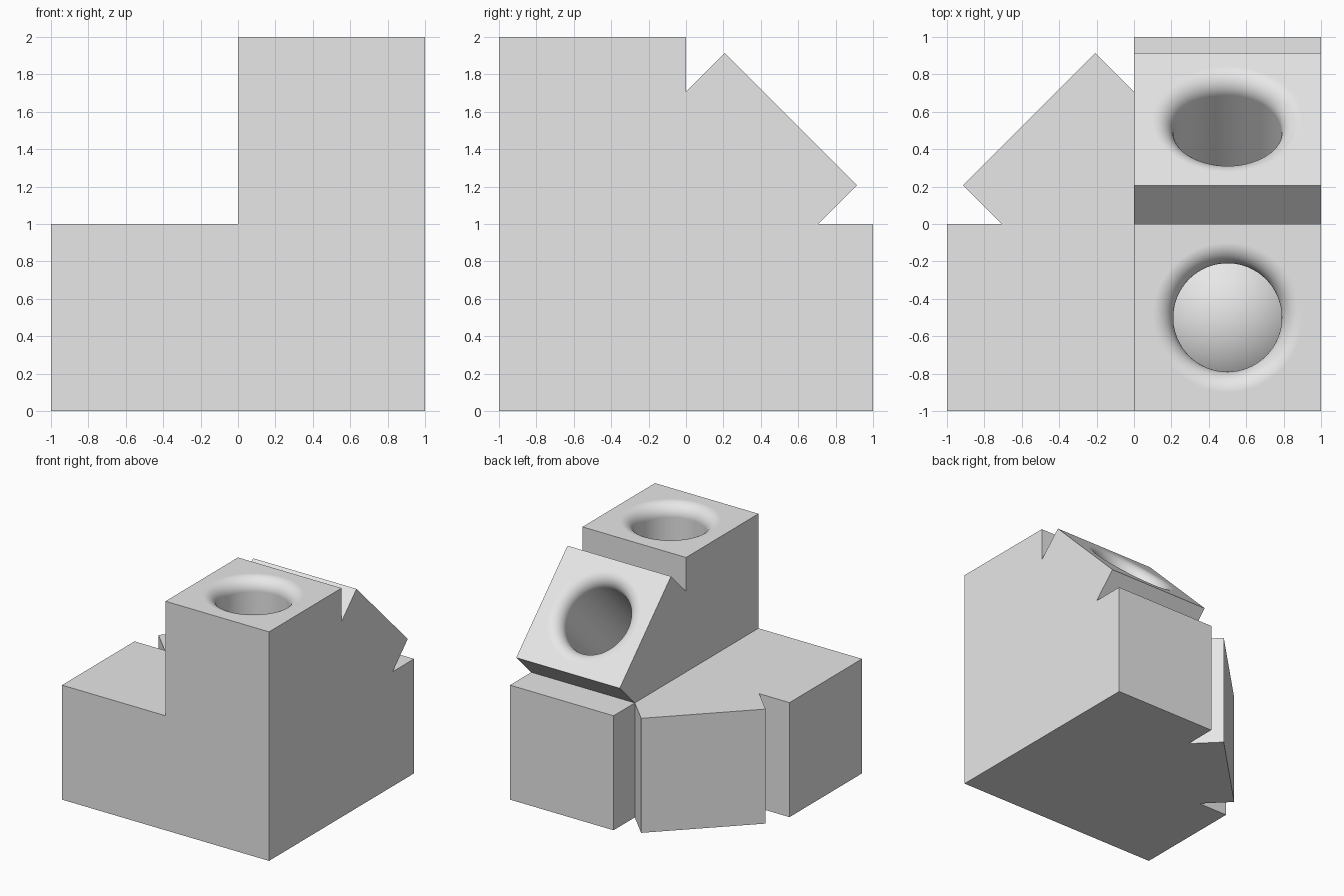
import bpy
import bmesh
from math import cos, sin, pi, sqrt
from mathutils import Vector, Matrix

cube = bpy.data.objects.get("Cube")
if cube:
    bpy.data.objects.remove(cube, do_unlink=True)

CENTRE = Vector((0.5, -0.5, 0.5))   # where all the bores meet
REACH = 1.5                         # centre to each mouth
BORE = 0.29
FILLET = 0.11
H = sqrt(0.5)

grey = bpy.data.materials.new("Plain grey")
grey.use_nodes = True
colour = (0.8, 0.8, 0.8, 1)
grey.diffuse_color = colour
grey.node_tree.nodes["Principled BSDF"].inputs["Base Color"].default_value = colour


def add_object(name, bm):
    bmesh.ops.recalc_face_normals(bm, faces=bm.faces)
    mesh = bpy.data.meshes.new(name)
    bm.to_mesh(mesh)
    bm.free()
    mesh.materials.append(grey)
    obj = bpy.data.objects.new(name, mesh)
    bpy.context.collection.objects.link(obj)
    return obj


def slab(name, outline, place, thickness):
    """Extrude a flat outline into a slab one arm thick."""
    bm = bmesh.new()
    face = bm.faces.new([bm.verts.new(place(u, v)) for u, v in outline])
    new = bmesh.ops.extrude_face_region(bm, geom=[face])["geom"]
    verts = [g for g in new if isinstance(g, bmesh.types.BMVert)]
    bmesh.ops.translate(bm, vec=thickness, verts=verts)
    return add_object(name, bm)


def bore_cutter(direction):
    """Lathed round bore with a rounded, flared mouth."""
    profile = [(0, 0.3), (BORE, 0.3)]
    steps = 12
    for i in range(steps + 1):
        a = pi / 2 * i / steps
        profile.append((BORE + FILLET * (1 - cos(a)), REACH - FILLET * (1 - sin(a))))
    profile += [(BORE + FILLET, REACH + 0.05), (0, REACH + 0.05)]
    bm = bmesh.new()
    verts = [bm.verts.new((r, 0, z)) for r, z in profile]
    edges = [bm.edges.new(pair) for pair in zip(verts, verts[1:])]
    bmesh.ops.spin(bm, geom=verts + edges, cent=(0, 0, 0), axis=(0, 0, 1),
                   angle=2 * pi, steps=64)
    bmesh.ops.remove_doubles(bm, verts=bm.verts, dist=1e-5)
    turn = Vector(direction).to_track_quat("Z", "Y").to_matrix().to_4x4()
    bm.transform(Matrix.Translation(CENTRE) @ turn)
    cutter = add_object("bore_cutter", bm)
    cutter.hide_render = True
    return cutter


def apply_boolean(target, tool, operation):
    bpy.context.view_layer.objects.active = target
    mod = target.modifiers.new("Boolean", "BOOLEAN")
    mod.operation = operation
    mod.solver = "EXACT"
    mod.object = tool
    bpy.ops.object.modifier_apply(modifier=mod.name)
    bpy.data.objects.remove(tool, do_unlink=True)


# Outline with two square arms and a diagonal arm between them
tip, notch = (H + 0.5 * H + 0.5 * H - 0.5, 0), (H, 0)
far, near = 1.5 * H + 0.5 * H - 0.5, 1.5 * H - 0.5 * H - 0.5
outline = [(-1, -1), (1, -1), (1, 0), notch, (far, near), (near, far),
           (0, H), (0, 1), (-1, 1)]

# Body: the same slab standing upright and lying flat
body = slab("connector_body", outline, lambda u, v: (0, u, v + 1), (1, 0, 0))
flat = slab("flat_slab", outline, lambda u, v: (-u, v, 0), (0, 0, 1))
apply_boolean(body, flat, "UNION")

# Bores into the three straight arms and the two diagonal arms
for direction in ((0, 0, 1), (0, 1, 0), (-1, 0, 0), (0, 1, 1), (-1, 1, 0)):
    apply_boolean(body, bore_cutter(direction), "DIFFERENCE")

# Ball at the meeting point of the bores
bm = bmesh.new()
bmesh.ops.create_uvsphere(bm, u_segments=64, v_segments=32, radius=0.495,
                          matrix=Matrix.Translation(CENTRE))
ball = add_object("centre_ball", bm)

# Smooth shading with sharp block edges
for obj in (body, ball):
    bpy.ops.object.select_all(action="DESELECT")
    obj.select_set(True)
    bpy.context.view_layer.objects.active = obj
    bpy.ops.object.shade_smooth_by_angle(angle=pi / 6)
weighted = body.modifiers.new("Weighted normals", "WEIGHTED_NORMAL")
weighted.keep_sharp = True
